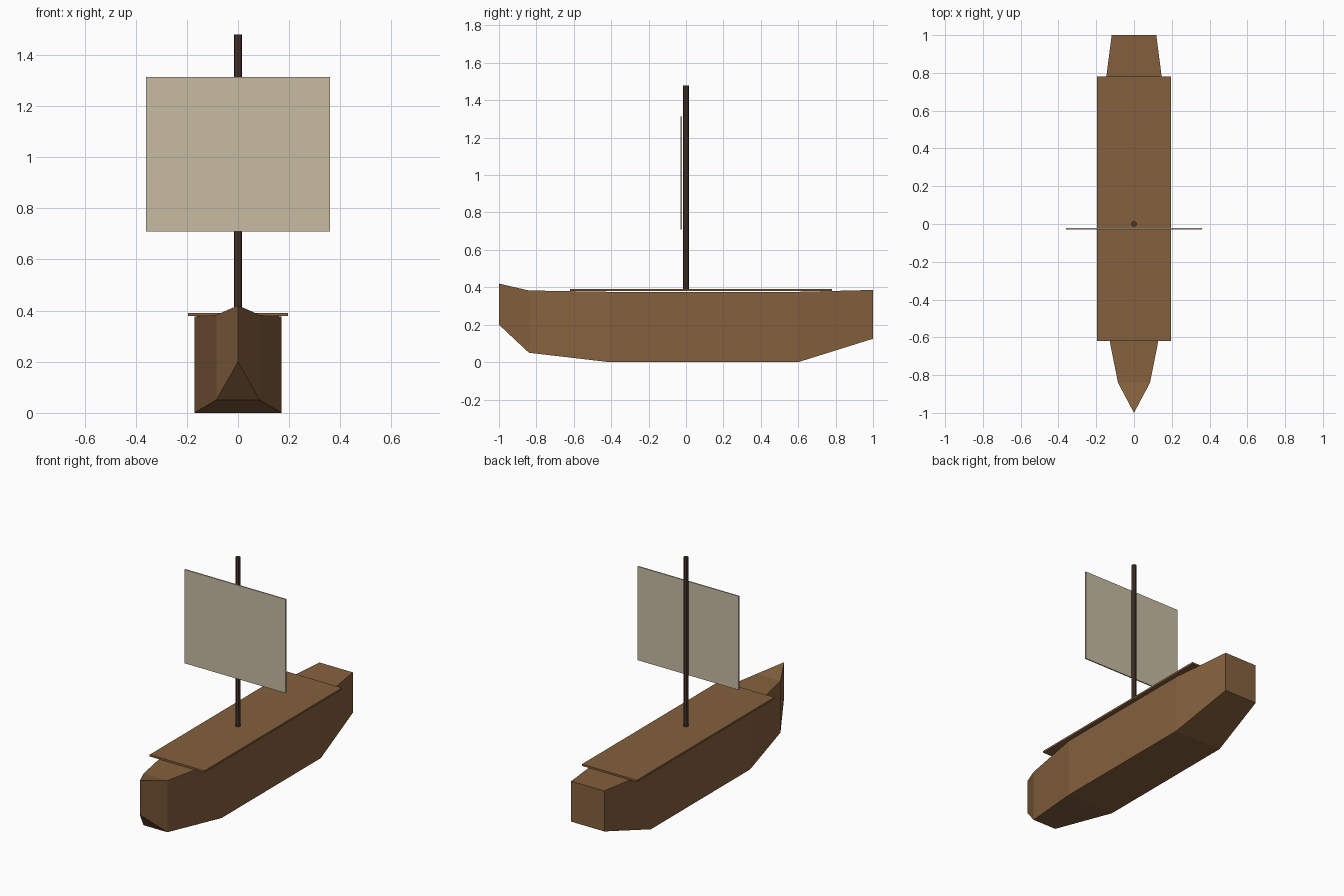
import bpy, bmesh

if "Cube" in bpy.data.objects:
    bpy.data.objects.remove(bpy.data.objects["Cube"], do_unlink=True)


def material(name, rgb):
    m = bpy.data.materials.new(name)
    m.use_nodes = True
    m.diffuse_color = (*rgb, 1)
    m.node_tree.nodes["Principled BSDF"].inputs["Base Color"].default_value = (*rgb, 1)
    return m


hull_wood = material("hull_brown", (0.235, 0.119, 0.047))
mast_wood = material("mast_dark_brown", (0.07, 0.04, 0.027))
canvas = material("sail_canvas", (0.58, 0.50, 0.36))


def finish(name, bm, mat):
    bmesh.ops.recalc_face_normals(bm, faces=bm.faces)
    mesh = bpy.data.meshes.new(name)
    bm.to_mesh(mesh)
    bm.free()
    mesh.materials.append(mat)
    obj = bpy.data.objects.new(name, mesh)
    bpy.context.collection.objects.link(obj)
    return obj


def box(name, low, high, mat):
    bm = bmesh.new()
    bmesh.ops.create_cube(bm, size=1)
    for v in bm.verts:
        v.co = [h if c > 0 else l for c, l, h in zip(v.co, low, high)]
    return finish(name, bm, mat)


# Hull: rectangular sections lofted from the bow edge to the flat stern
# (y, half width, bottom, top)
stations = [(-0.84, 0.085, 0.05, 0.383), (-0.41, 0.17, 0, 0.376),
            (0.6, 0.17, 0, 0.376), (1.0, 0.118, 0.125, 0.386)]
bm = bmesh.new()
rings = [[bm.verts.new(p) for p in ((-w, y, b), (w, y, b), (w, y, t), (-w, y, t))]
         for y, w, b, t in stations]
for r, s in zip(rings, rings[1:]):
    for i in range(4):
        j = (i + 1) % 4
        bm.faces.new((r[i], r[j], s[j], s[i]))
bm.faces.new(rings[-1])

# Bow wedge meeting at a vertical stem
low, high = bm.verts.new((0, -1, 0.2)), bm.verts.new((0, -1, 0.42))
a, b, c, d = rings[0]
for face in ((a, b, low), (c, d, high), (b, c, high, low), (d, a, low, high)):
    bm.faces.new(face)
finish("hull", bm, hull_wood)

# Deck overhanging the hull sides
box("deck", (-0.195, -0.62, 0.379), (0.195, 0.78, 0.391), hull_wood)

# Mast standing on the deck
bm = bmesh.new()
bmesh.ops.create_cone(bm, cap_ends=True, segments=8, radius1=0.0155, radius2=0.0155, depth=1.1)
bmesh.ops.translate(bm, verts=bm.verts, vec=(0, 0, 0.93))
finish("mast", bm, mast_wood)

# Square sail hung in front of the mast
box("sail", (-0.36, -0.03, 0.71), (0.36, -0.022, 1.314), canvas)
